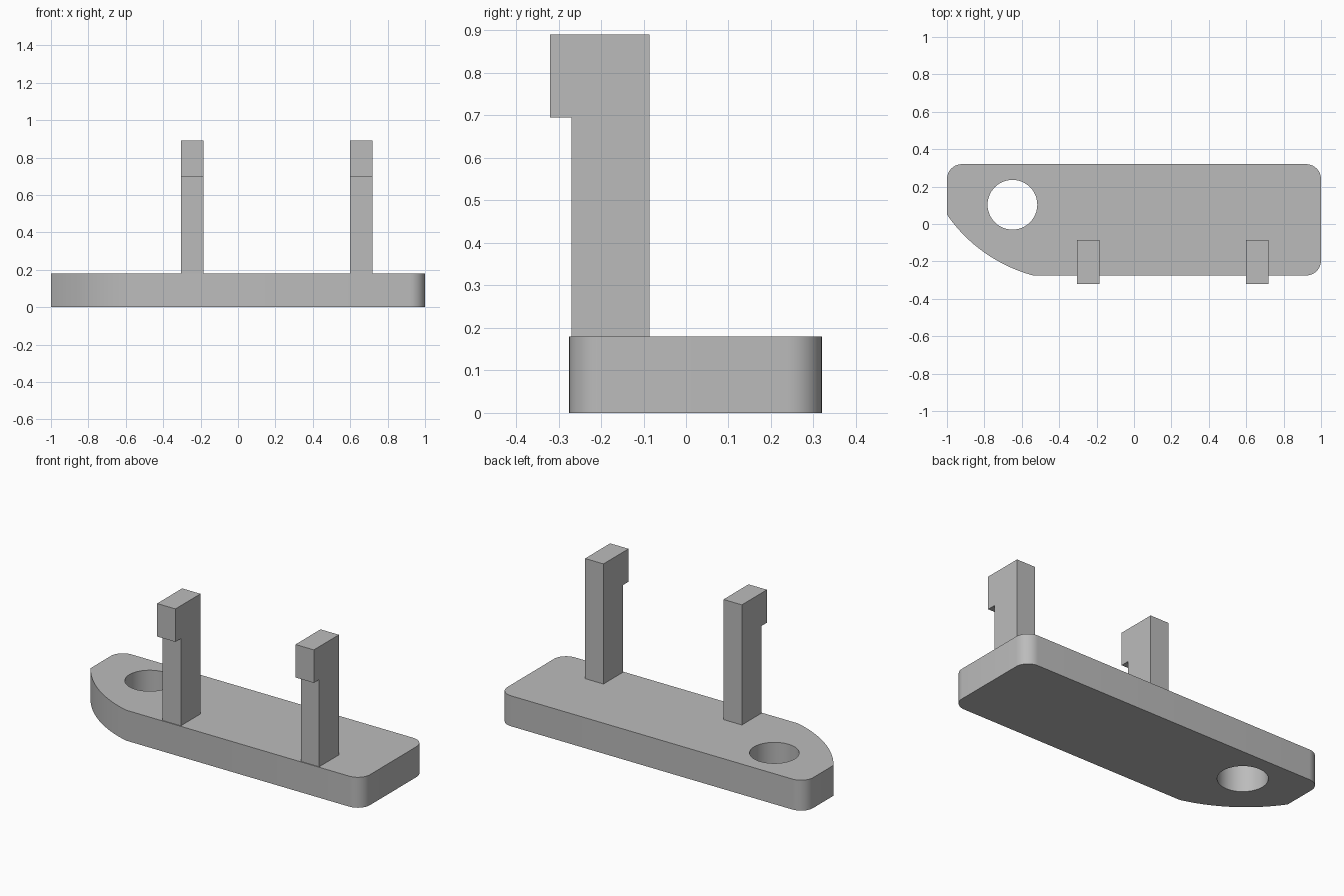
import bpy, bmesh, math
from mathutils import Vector

cube = bpy.data.objects.get("Cube")
if cube:
    bpy.data.objects.remove(cube)

grey = bpy.data.materials.new("plain grey")
grey.use_nodes = True
colour = (0.5, 0.5, 0.5, 1)
grey.diffuse_color = colour
grey.node_tree.nodes["Principled BSDF"].inputs["Base Color"].default_value = colour


def arc(cx, cy, r, start, end, steps):
    """Points along a circular arc, angles in degrees."""
    angles = [math.radians(start + (end - start) * i / steps) for i in range(steps + 1)]
    return [(cx + r * math.cos(a), cy + r * math.sin(a)) for a in angles]


def bulge(p, q, sagitta, steps):
    """Arc from p to q that bows out to the right of the direction of travel."""
    p, q = Vector(p), Vector(q)
    half = (q - p).length / 2
    r = (half ** 2 + sagitta ** 2) / (2 * sagitta)
    d = (q - p).normalized()
    c = (p + q) / 2 + Vector((-d.y, d.x)) * (r - sagitta)
    mid = math.degrees(math.atan2(-d.x, d.y))
    spread = math.degrees(math.asin(half / r))
    return arc(c.x, c.y, r, mid - spread, mid + spread, steps)


def prism(name, loops, offset, place):
    """Fill closed outlines (later ones are holes), then extrude by offset."""
    bm = bmesh.new()
    for loop in loops:
        verts = [bm.verts.new(place(a, b)) for a, b in loop]
        for i, v in enumerate(verts):
            bm.edges.new((verts[i - 1], v))
    bmesh.ops.triangle_fill(bm, edges=bm.edges[:], use_beauty=True)
    bmesh.ops.dissolve_limit(bm, angle_limit=0.01, verts=[], edges=bm.edges[:])
    top = bmesh.ops.extrude_face_region(bm, geom=bm.faces[:])["geom"]
    bmesh.ops.translate(bm, vec=offset, verts=[v for v in top if isinstance(v, bmesh.types.BMVert)])
    bmesh.ops.recalc_face_normals(bm, faces=bm.faces[:])
    mesh = bpy.data.meshes.new(name)
    bm.to_mesh(mesh)
    bm.free()
    mesh.materials.append(grey)
    obj = bpy.data.objects.new(name, mesh)
    bpy.context.collection.objects.link(obj)
    return obj


# Base plate: rounded corners, one bowed corner and a round through hole
height, front, back, r = 0.18, -0.275, 0.32, 0.08
outline = (bulge((-1, 0.05), (-0.54, front), 0.05, 16)
           + arc(1 - r, front + r, r, -90, 0, 10)
           + arc(1 - r, back - r, r, 0, 90, 10)
           + arc(r - 1, back - r, r, 90, 180, 10))
hole = arc(-0.65, 0.103, 0.133, 0, 360, 48)[:-1]
plate = prism("base_plate", [outline, hole], (0, 0, height), lambda a, b: (a, b, 0))
bpy.ops.object.select_all(action='DESELECT')
plate.select_set(True)
bpy.context.view_layer.objects.active = plate
bpy.ops.object.shade_smooth_by_angle(angle=math.radians(20))

# Two upright clips, each with a hooked head facing forward
clip = [(-0.27, height), (-0.086, height), (-0.086, 0.89),
        (-0.32, 0.89), (-0.32, 0.695), (-0.27, 0.695)]
for name, x in (("right_clip", -0.305), ("left_clip", 0.6)):
    prism(name, [clip], (0.12, 0, 0), lambda a, b: (x, a, b))
